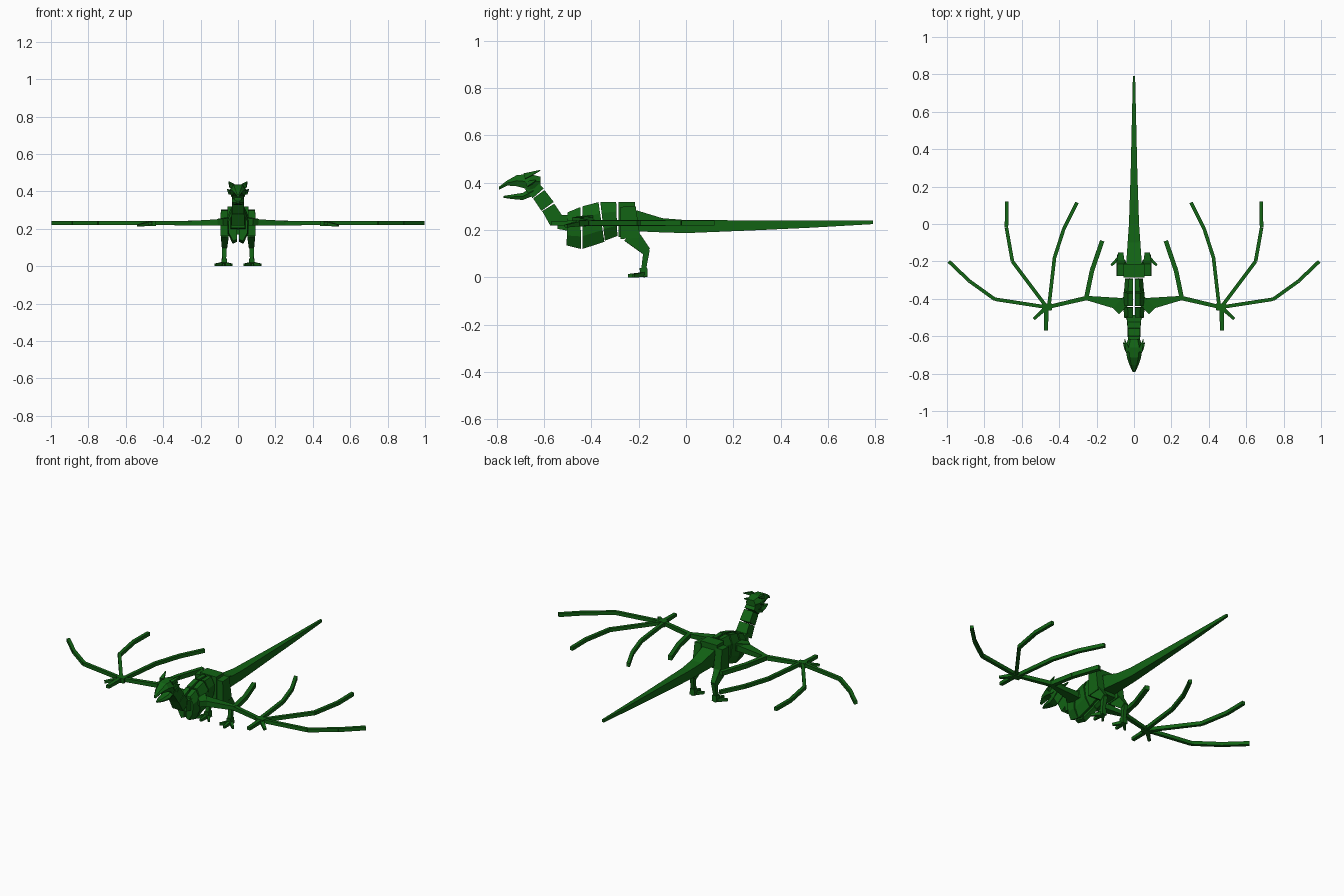
import bpy, bmesh
from mathutils import Vector

cube = bpy.data.objects.get("Cube")
if cube:
    bpy.data.objects.remove(cube, do_unlink=True)

green = bpy.data.materials.new("dark green")
green.use_nodes = True
COLOUR = (0.006, 0.125, 0.007, 1)
green.diffuse_color = COLOUR
green.node_tree.nodes["Principled BSDF"].inputs["Base Color"].default_value = COLOUR


def loft(name, rings, mirror=False):
    """Closed solid through matching rings of points, optionally mirrored."""
    bm = bmesh.new()
    loops = [[bm.verts.new(p) for p in ring] for ring in rings]
    n = len(loops[0])
    for a, b in zip(loops, loops[1:]):
        for i in range(n):
            j = (i + 1) % n
            bm.faces.new((a[i], a[j], b[j], b[i]))
    bm.faces.new(loops[0])
    bm.faces.new(loops[-1])
    bmesh.ops.recalc_face_normals(bm, faces=bm.faces)
    mesh = bpy.data.meshes.new(name)
    bm.to_mesh(mesh)
    bm.free()
    mesh.materials.append(green)
    obj = bpy.data.objects.new(name, mesh)
    bpy.context.collection.objects.link(obj)
    if mirror:
        mod = obj.modifiers.new("Mirror", "MIRROR")
        mod.use_mirror_merge = False
    return obj


def bar(name, p, q, start, end, mirror=True):
    """Tapered box from p to q; start and end are (half width, half depth)."""
    p, q = Vector(p), Vector(q)
    d = (q - p).normalized()
    ref = Vector((0, 0, 1)) if abs(d.z) < 0.6 else Vector((0, 1, 0))
    side = d.cross(ref).normalized()
    up = side.cross(d)
    rings = [[c + side * w * sx + up * h * sz
              for sx, sz in ((-1, -1), (1, -1), (1, 1), (-1, 1))]
             for c, (w, h) in ((p, start), (q, end))]
    return loft(name, rings, mirror)


def chain(name, points, sizes, mirror=True):
    """Row of tapered boxes joined end to end."""
    for i in range(len(points) - 1):
        bar(f"{name}_{i + 1}", points[i], points[i + 1], sizes[i], sizes[i + 1], mirror)


# Rib cage: paired plates either side of an open centre line
def rib_ring(top, bottom, width):
    (yt, zt), (yb, zb) = top, bottom
    shape = ((.006, 1), (.6 * width, 1), (width, .72), (width * .95, .3),
             (.5 * width, 0), (.006, .06))
    return [(x, yb + (yt - yb) * t, zb + (zt - zb) * t) for x, t in shape]


ribs = (
    ("front_rib", (-.50, .275), (-.505, .135), (-.447, .297), (-.443, .12), .052, .057),
    ("middle_rib", (-.438, .30), (-.438, .12), (-.37, .318), (-.345, .15), .055, .055),
    ("rear_rib", (-.362, .318), (-.343, .155), (-.295, .318), (-.29, .175), .053, .048),
)
for name, t0, b0, t1, b1, w0, w1 in ribs:
    loft(name, [rib_ring(t0, b0, w0), rib_ring(t1, b1, w1)], True)

# Pelvis and tail
loft("pelvis", [[(x, y, z) for x, z in ((-w, top), (w, top), (w, low), (-w, low))]
                for y, w, top, low in ((-.285, .055, .318, .17), (-.215, .055, .318, .175))])
tail = ((-.215, .042, .285, .195), (-.10, .034, .25, .19), (0, .027, .242, .187),
        (.27, .018, .241, .198), (.53, .012, .24, .21), (.79, .006, .241, .225))
loft("tail", [[(-w, y, t), (w, y, t), (w, y, b), (-w, y, b)] for y, w, t, b in tail])

# Neck
neck = [(0, -.49, .23), (0, -.545, .235), (0, -.585, .30), (0, -.625, .355), (0, -.66, .395)]
for i in range(4):
    w = (.04, .036, .033, .032)[i]
    a, b = Vector(neck[i]), Vector(neck[i + 1])
    bar(f"neck_{i + 1}", a, a.lerp(b, .93), (w, .034 - i * .001), (w * .92, .03), False)


# Head: skull with hooked beak, lower jaw, horns and cheek spikes
def head_ring(y, w, top, low):
    return [(-w * .6, y, top), (w * .6, y, top), (w, y, (top + low) / 2),
            (w * .75, y, low), (-w * .75, y, low), (-w, y, (top + low) / 2)]


loft("skull", [head_ring(*s) for s in (
    (-.615, .032, .425, .385), (-.66, .047, .437, .37), (-.715, .037, .432, .385),
    (-.755, .024, .41, .388), (-.79, .007, .383, .370))])
loft("lower_jaw", [head_ring(*s) for s in (
    (-.645, .033, .385, .345), (-.69, .032, .357, .327),
    (-.735, .022, .350, .331), (-.772, .006, .344, .336))])
bar("horn", (.032, -.68, .428), (.05, -.617, .452), (.013, .012), (.002, .002))
bar("cheek_spike", (.038, -.67, .395), (.057, -.635, .41), (.012, .012), (.002, .002))

# Legs
bar("thigh", (.07, -.245, .30), (.07, -.235, .165), (.022, .032), (.024, .042))
bar("lower_thigh", (.07, -.235, .18), (.072, -.165, .108), (.021, .036), (.014, .018))
bar("shin", (.072, -.166, .118), (.074, -.18, .028), (.013, .013), (.010, .010))
bar("ankle", (.074, -.18, .04), (.074, -.178, .004), (.014, .016), (.016, .016))
for name, x, y in (("inner_toe", .035, -.225), ("middle_toe", .078, -.245),
                   ("outer_toe", .122, -.222)):
    bar(name, (.075, -.175, .012), (x, y, .007), (.010, .011), (.006, .007))
bar("rear_toe", (.075, -.18, .010), (.075, -.163, .010), (.01, .01), (.007, .009))

# Wing arms
bar("shoulder", (.04, -.41, .24), (.095, -.465, .235), (.026, .022), (.022, .018))
bar("upper_arm", (.06, -.43, .235), (.258, -.395, .23), (.034, .018), (.011, .012))
bar("forearm", (.25, -.395, .23), (.465, -.445, .23), (.012, .012), (.010, .010))
bar("wrist", (.44, -.442, .228), (.49, -.447, .228), (.019, .014), (.018, .014))

# Wing fingers
Z = .23
fingers = {
    "outer_finger": ((.465, -.445), (.745, -.402), (.88, -.305), (.99, -.20)),
    "second_finger": ((.47, -.44), (.65, -.20), (.682, -.02), (.68, .12)),
    "third_finger": ((.455, -.44), (.425, -.18), (.375, -.025), (.305, .115)),
    "elbow_finger": ((.255, -.395), (.225, -.25), (.17, -.09)),
}
for name, path in fingers.items():
    r = .012 if name == "elbow_finger" else .0095
    chain(name, [(x, y, Z) for x, y in path], [(r, r + .001)] * len(path))

# Wing claws
bar("front_claw", (.468, -.445, .23), (.47, -.57, .228), (.012, .011), (.010, .009))
bar("side_claw", (.468, -.445, .228), (.535, -.507, .217), (.012, .011), (.008, .006))
